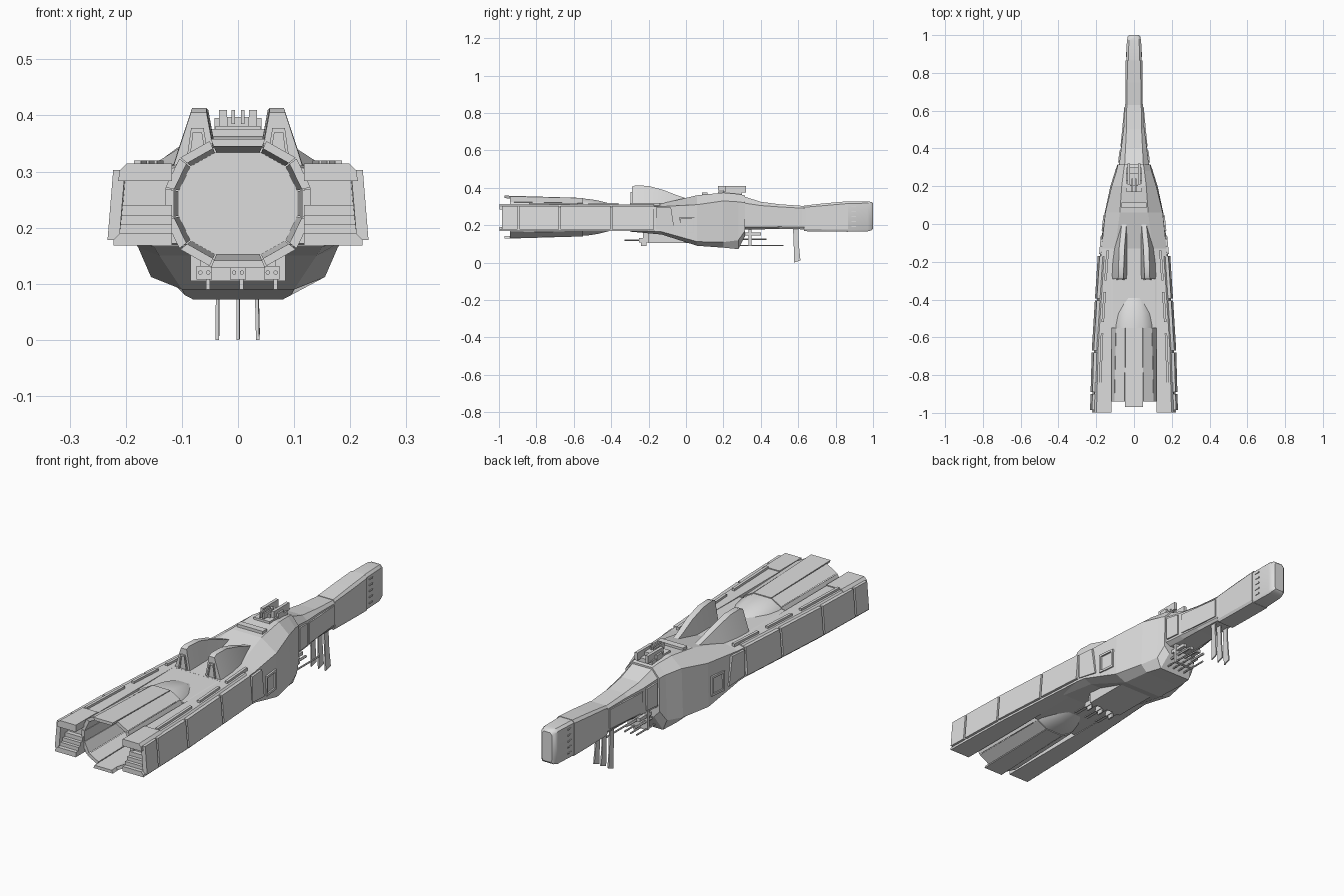
import bpy, bmesh, math

grey = bpy.data.materials.new("hull_grey")
grey.diffuse_color = (0.72, 0.72, 0.72, 1)


def finish(name, bm, smooth=None):
    bmesh.ops.recalc_face_normals(bm, faces=bm.faces)
    me = bpy.data.meshes.new(name)
    bm.to_mesh(me)
    bm.free()
    me.materials.append(grey)
    ob = bpy.data.objects.new(name, me)
    bpy.context.collection.objects.link(ob)
    if smooth:
        bpy.ops.object.select_all(action='DESELECT')
        ob.select_set(True)
        bpy.context.view_layer.objects.active = ob
        bpy.ops.object.shade_smooth_by_angle(angle=math.radians(smooth))
    return ob


def loft(name, rings, smooth=None):
    """Skin a list of equal-length closed rings and cap both ends."""
    bm = bmesh.new()
    vs = [[bm.verts.new(p) for p in r] for r in rings]
    n = len(rings[0])
    for a, b in zip(vs, vs[1:]):
        for i in range(n):
            j = (i + 1) % n
            bm.faces.new((a[i], a[j], b[j], b[i]))
    bm.faces.new(vs[0])
    bm.faces.new(vs[-1][::-1])
    return finish(name, bm, smooth)


def box(name, x0, x1, y0, y1, z0, z1):
    return loft(name, [[(x0, y, z0), (x1, y, z0), (x1, y, z1), (x0, y, z1)] for y in (y0, y1)])


def rod(name, x, z, y0, y1, r, n=8):
    return loft(name, [[(x + r * math.cos(k * math.tau / n), y, z + r * math.sin(k * math.tau / n))
                        for k in range(n)] for y in (y0, y1)])


def hull(name, stations, smooth=None):
    """Eight-sided symmetric sections: y, then half-width/height from top to bottom."""
    rings = []
    for y, *p in stations:
        half = list(zip(p[::2], p[1::2]))
        rings.append([(x, y, z) for x, z in half] + [(-x, y, z) for x, z in half[::-1]])
    return loft(name, rings, smooth)


def interp(table, y):
    for (a, p), (b, q) in zip(table, table[1:]):
        if y <= b:
            break
    return p + (q - p) * (y - a) / (b - a)


def side_plate(name, pts, face_x, thick):
    """Thin armour plate on both flanks, outlined in (y, z)."""
    for s, side in ((1, "right"), (-1, "left")):
        loft(name + "_" + side, [[(s * (face_x(y, z) + d), y, z) for y, z in pts]
                                 for d in (-0.01, thick)])


# Central hull, neck and nose
hull("aft_deck", [
    (-0.55, .11, .308, .14, .30, .14, .18, .12, .172),
    (-0.28, .11, .312, .16, .30, .16, .18, .12, .168)])
hull("mid_hull", [
    (-0.30, .11, .312, .183, .30, .188, .178, .15, .166),
    (-0.13, .10, .316, .172, .30, .178, .165, .14, .15),
    (0.06, .075, .36, .152, .31, .155, .112, .10, .09),
    (0.20, .065, .374, .118, .33, .125, .11, .095, .08),
    (0.28, .055, .367, .093, .325, .10, .12, .08, .072),
    (0.315, .05, .36, .085, .32, .088, .17, .06, .14)])
hull("neck", [
    (0.30, .05, .357, .08, .32, .08, .19, .06, .178),
    (0.40, .045, .325, .068, .305, .07, .19, .05, .178),
    (0.50, .04, .312, .055, .298, .056, .192, .045, .18),
    (0.64, .038, .302, .046, .29, .046, .19, .04, .178)])
hull("nose_block", [
    (0.63, .038, .305, .046, .296, .046, .18, .04, .168),
    (0.75, .036, .318, .046, .306, .046, .178, .04, .166),
    (0.865, .034, .328, .045, .316, .045, .176, .04, .165)])
hull("nose_tip", [
    (0.865, .030, .326, .041, .316, .041, .176, .036, .166),
    (0.97, .027, .328, .038, .318, .038, .178, .032, .167),
    (0.992, .022, .324, .033, .312, .033, .185, .028, .173),
    (1.0, .016, .316, .025, .306, .025, .195, .02, .182)], 35)

# Side pods with stepped sterns
POD = [(-1.0, .222), (-.65, .212), (-.4, .196), (-.17, .181), (-.08, .172), (.06, .152)]


def pod_x(y, z):
    return interp(POD, y) - max(0, z - .19) * .09


def pod_ring(s, y, z0, z1, inner=.118):
    return [(s * inner, y, z0), (s * pod_x(y, z0), y, z0),
            (s * pod_x(y, z1), y, z1 - .012), (s * (pod_x(y, z1) - .012), y, z1), (s * inner, y, z1)]


STEPS = [(-.998, -.90, .168, .19), (-.98, -.90, .19, .206), (-.965, -.90, .206, .222),
         (-.95, -.90, .222, .24), (-.998, -.84, .283, .314)]
for s, side in ((1, "right"), (-1, "left")):
    loft("pod_" + side, [pod_ring(s, y, .168, .31) for y in (-.93, -.65, -.4, -.17)])
    for i, (y0, y1, z0, z1) in enumerate(STEPS):
        loft(f"pod_stern_step_{i}_{side}", [pod_ring(s, y, z0, z1) for y in (y0, y1)])
    # Narrow rails along the deck
    for y0, y1 in ((-.84, -.58), (-.52, -.36), (-.30, -.14)):
        loft("deck_rail_" + side, [[(s * (pod_x(y, .3) - o), y, z) for o, z in
                                   ((.035, .30), (.022, .30), (.022, .32), (.035, .32))] for y in (y0, y1)])

# Flank armour
for y0, y1 in ((-.985, -.90), (-.89, -.68), (-.67, -.405), (-.395, -.17)):
    side_plate("pod_armour", [(y0, .178), (y1, .178), (y1, .303), (y0, .303)], pod_x, .011)


def mid_x(y, z):
    return interp([(-.30, .186), (-.13, .175), (.06, .154), (.20, .122), (.28, .097)], y)


side_plate("shoulder_armour", [(-.16, .178), (-.06, .165), (-.08, .295), (-.16, .295)], mid_x, .008)
frame = (-.035, .045, .155, .245)
for a, b, c, d in ((-.035, .045, .155, .165), (-.035, .045, .235, .245),
                   (-.035, -.026, .165, .235), (.036, .045, .165, .235)):
    side_plate("hatch_frame", [(a, c), (b, c), (b, d), (a, d)], mid_x, .007)
side_plate("neck_armour", [(.325, .20), (.39, .20), (.39, .298), (.325, .305)],
           lambda y, z: interp([(.30, .08), (.40, .069)], y), .007)
side_plate("neck_panel", [(.41, .198), (.62, .198), (.62, .285), (.41, .292)],
           lambda y, z: interp([(.40, .069), (.50, .0555), (.64, .046)], y), .004)
for i in range(5):
    z = .19 + .027 * i
    side_plate("nose_slit", [(.885, z), (.91, z), (.91, z + .006), (.885, z + .006)],
               lambda y, z: .0405, .003)
    box("nose_tip_slit", -.016, .016, .99, 1.0, z + .004, z + .01)

# Engine tube: ring of twelve petals and a tapered root
CZ = .243
quarter = [(.05, .113), (.105, .082), (.131, .028)]
ring = ([(-x, z) for x, z in quarter[::-1]] + quarter)
ring += [(x, -z) for x, z in ring[::-1]]


def ring_at(y, k):
    return [(x * k, y, CZ + z * k) for x, z in ring]


for i in range(12):
    a, b = ring[i], ring[(i + 1) % 12]
    mid = (i % 6) == 2
    rings = []
    for y, k in ((-.97 if mid else -.94, 1.02 if mid else .99), (-.55, .91)):
        p = [(a[0] * k, a[1] * k), (b[0] * k, b[1] * k)]
        t = .02
        p = [(p[0][0] + (p[1][0] - p[0][0]) * t, p[0][1] + (p[1][1] - p[0][1]) * t),
             (p[1][0] - (p[1][0] - p[0][0]) * t, p[1][1] - (p[1][1] - p[0][1]) * t)]
        q = p + [(x * .88, z * .88) for x, z in p[::-1]]
        rings.append([(x, y, CZ + z) for x, z in q])
    loft("engine_petal", rings)
loft("engine_root", [ring_at(y, k) for y, k in
                     ((-.58, .88), (-.53, .87), (-.47, .79), (-.42, .68), (-.38, .56))], 40)

# Twin dorsal humps with intake frames facing aft
for s, side in ((1, "right"), (-1, "left")):
    rings = []
    for y, c, wb, ct, wt, zt in ((-.29, .078, .042, .070, .014, .405), (-.27, .078, .043, .069, .013, .413),
                                 (-.20, .076, .042, .067, .014, .41), (-.12, .07, .038, .064, .014, .388),
                                 (-.04, .06, .03, .056, .013, .357), (.03, .05, .02, .05, .012, .335)):
        rings.append([(s * (c - wb), y, .295), (s * (c + wb), y, .295),
                      (s * (ct + wt), y, zt), (s * (ct - wt), y, zt)])
    loft("dorsal_hump_" + side, rings, 35)
    for x0, x1, x2, x3 in ((.048, .054, .066, .061), (.088, .094, .084, .079)):
        loft("intake_jamb_" + side, [[(s * x0, y, .305), (s * x1, y, .305),
                                     (s * x2, y, .375), (s * x3, y, .375)] for y in (-.297, -.285)])
    box("intake_lintel_" + side, *sorted((s * .061, s * .084)), -.297, -.285, .370, .378)

# Dorsal turret and vent
box("deck_vent", -.065, .065, .085, .115, .35, .376)
box("turret_base", -.04, .04, .17, .30, .36, .381)
box("turret_core", -.02, .02, .20, .27, .38, .397)
for s in (1, -1):
    box("turret_block", *sorted((s * .02, s * .034)), .21, .32, .375, .41)
    box("turret_barrel", *sorted((s * .005, s * .012)), .17, .24, .385, .41)
    box("turret_pin", *sorted((s * .034, s * .042)), .23, .27, .37, .395)

# Ventral gun cluster
box("gun_mount", -.085, .085, -.20, .02, .105, .17)
for x in (-.06, 0, .06):
    box("gun_body", x - .014, x + .014, -.25, -.12, .108, .132)
    box("gun_bracket", x - .008, x + .008, -.23, -.19, .125, .17)
    for dx in (-.007, .007):
        rod("gun_barrel", x + dx, .12, -.33, -.24, .004)
    box("gun_foot", x + .003, x + .010, -.24, -.21, .09, .11)

# Forward antenna rack under the neck
for x in (-.045, -.015, .015, .045):
    rod("antenna_low", x, .092, .26, .52 if x > .03 else .42, .004, 6)
for x in (-.04, 0, .04):
    rod("antenna_mid", x, .125, .28, .43, .006, 6)
    box("antenna_high", x - .008, x + .008, .29, .40, .145, .16)
box("antenna_brace", -.05, .05, .335, .35, .088, .182)

# Three hanging blades
for x, dx in ((-.036, -.001), (0, 0), (.031, .004)):
    loft("hanging_blade", [[(x + dx * k - .003, y0, z), (x + dx * k + .003, y0, z),
                            (x + dx * k + .004, y1, z1), (x + dx * k - .002, y1, z1)]
                           for k, y0, y1, z, z1 in ((0, .572, .600, .19, .19), (.5, .576, .604, .09, .09),
                                                    (1, .578, .612, .0, .012))])
